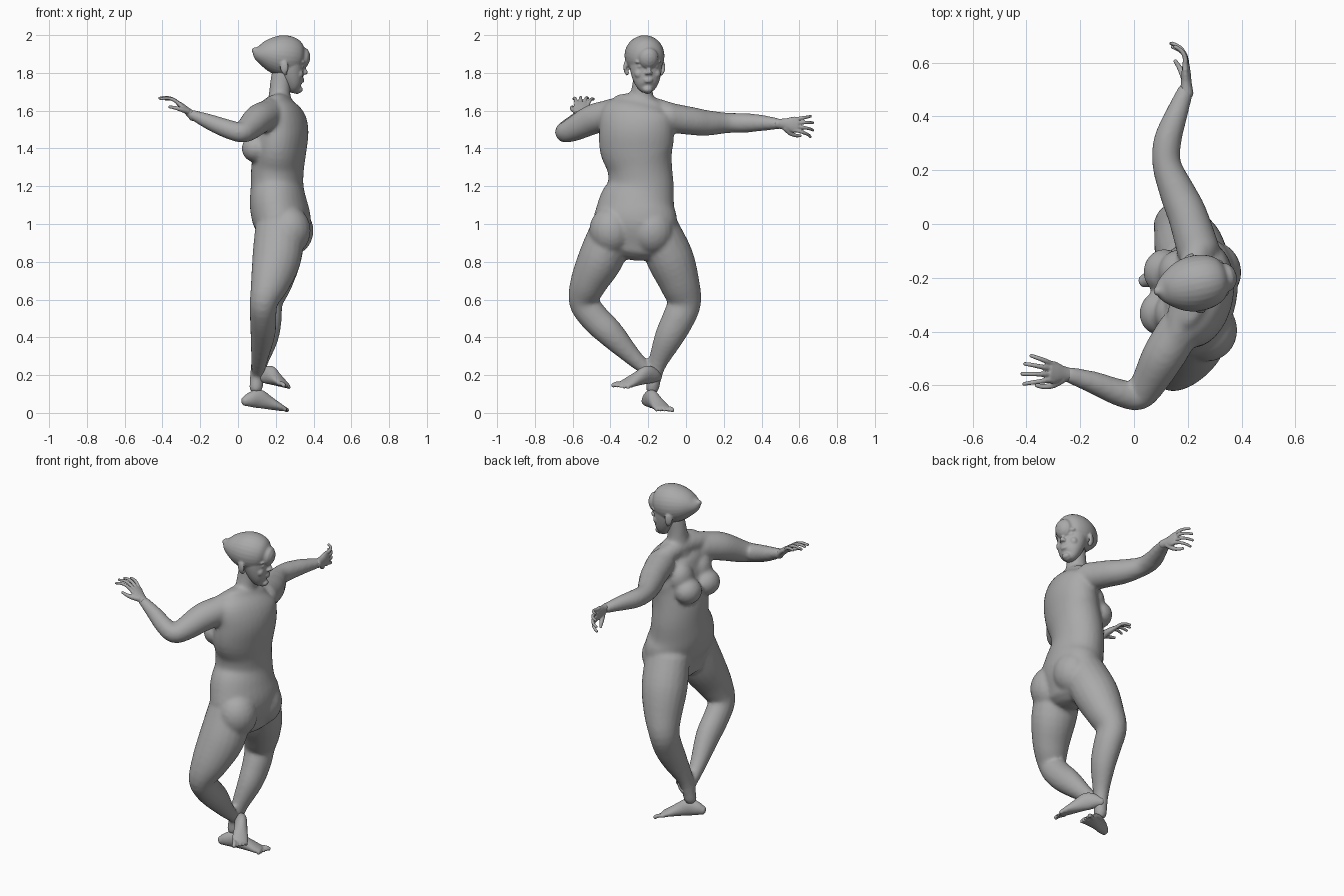
import bpy, bmesh, math
from mathutils import Vector as V, Matrix

cube = bpy.data.objects.get("Cube")
if cube:
    bpy.data.objects.remove(cube, do_unlink=True)

# One plain grey for the whole figure
grey = bpy.data.materials.new("plain_grey")
grey.use_nodes = True
tone = (0.4, 0.4, 0.4, 1)
grey.diffuse_color = tone
grey.node_tree.nodes["Principled BSDF"].inputs["Base Color"].default_value = tone


def spline(pts, steps):
    """Smooth path through rows of numbers (centre and two radii)."""
    out = []
    for i in range(len(pts) - 1):
        p = [V(pts[min(max(i + k, 0), len(pts) - 1)]) for k in (-1, 0, 1, 2)]
        for s in range(steps):
            t = s / steps
            out.append(0.5 * (2 * p[1] + (p[2] - p[0]) * t
                              + (2 * p[0] - 5 * p[1] + 4 * p[2] - p[3]) * t * t
                              + (3 * p[1] - p[0] - 3 * p[2] + p[3]) * t ** 3))
    return out + [V(pts[-1])]


def loft(bm, pts, ref, steps=4, n=20):
    """Rounded tube with elliptical sections, first radius along ref."""
    rows = spline([p if len(p) == 5 else (*p, p[3]) for p in pts], steps)
    mids = [V(r[:3]) for r in rows]
    tans = [(mids[min(i + 1, len(mids) - 1)] - mids[max(i - 1, 0)]).normalized()
            for i in range(len(mids))]
    rings = [(m, t, r[3], r[4]) for m, t, r in zip(mids, tans, rows)]

    def cap(ring, sign):
        m, t, a, b = ring
        return [(m + t * sign * min(a, b) * math.sin(q) * 0.8, t, a * math.cos(q), b * math.cos(q))
                for q in (0.5, 0.95, 1.35)]
    rings = cap(rings[0], -1)[::-1] + rings + cap(rings[-1], 1)
    loops = []
    for m, t, a, b in rings:
        u = (V(ref) - t * t.dot(V(ref))).normalized()
        w = t.cross(u)
        loops.append([bm.verts.new(m + u * a * math.cos(k * math.tau / n)
                                   + w * b * math.sin(k * math.tau / n)) for k in range(n)])
    for p, q in zip(loops, loops[1:]):
        for k in range(n):
            bm.faces.new((p[k], p[(k + 1) % n], q[(k + 1) % n], q[k]))
    bm.faces.new(loops[0][::-1])
    bm.faces.new(loops[-1])


def ball(bm, at, size, turn=0.0):
    mat = Matrix.Translation(at) @ Matrix.Rotation(turn, 4, "Z") @ Matrix.Diagonal((*size, 1))
    bmesh.ops.create_uvsphere(bm, u_segments=20, v_segments=12, radius=1, matrix=mat)


def finish(bm, name, voxel, smooth):
    """Fuse the overlapping volumes into one soft skin."""
    bmesh.ops.recalc_face_normals(bm, faces=bm.faces)
    mesh = bpy.data.meshes.new(name)
    bm.to_mesh(mesh)
    bm.free()
    mesh.materials.append(grey)
    ob = bpy.data.objects.new(name, mesh)
    bpy.context.collection.objects.link(ob)
    fuse = ob.modifiers.new("fuse", "REMESH")
    fuse.mode, fuse.voxel_size, fuse.use_smooth_shade = "VOXEL", voxel, True
    soft = ob.modifiers.new("soften", "SMOOTH")
    soft.factor, soft.iterations = 0.5, smooth


# Torso, neck, breasts and buttocks
bm = bmesh.new()
loft(bm, [(.235, -.285, .9, .19, .115), (.235, -.27, 1, .225, .148), (.215, -.26, 1.1, .207, .15),
          (.207, -.24, 1.2, .178, .138), (.21, -.245, 1.3, .173, .138), (.225, -.262, 1.4, .197, .135),
          (.24, -.262, 1.5, .2, .13), (.235, -.26, 1.58, .195, .11), (.225, -.25, 1.63, .15, .07)],
     (.2, 1, 0), n=32)
loft(bm, [(.16, -.41, 1.605, .055), (.2, -.25, 1.63, .055), (.24, -.09, 1.59, .055)], (0, 0, 1))
loft(bm, [(.22, -.24, 1.6, .085, .075), (.22, -.235, 1.68, .062, .058),
          (.225, -.23, 1.74, .054, .056), (.235, -.225, 1.8, .054, .056)], (0, 1, 0))
for x, y in ((.095, -.33), (.11, -.175)):
    ball(bm, (x, y, 1.4), (.075, .083, .075), -.2)
    ball(bm, (x + .05, y, 1.47), (.07, .08, .09), -.2)
for x, y in ((.27, -.395), (.285, -.18)):
    ball(bm, (x, y, .965), (.115, .118, .13))

# Legs, knees spread wide and shins crossing
loft(bm, [(.22, -.385, .97, .12, .13), (.205, -.45, .82, .12, .13), (.17, -.515, .69, .098, .105),
          (.137, -.54, .59, .08, .076), (.133, -.49, .51, .078, .07), (.132, -.4, .42, .073, .066),
          (.115, -.28, .295, .047, .046), (.105, -.19, .215, .033, .034)], (0, 1, .3))
loft(bm, [(.23, -.15, .97, .115, .13), (.205, -.085, .82, .125, .13), (.18, -.035, .69, .107, .108),
          (.155, -.01, .585, .09, .083), (.155, -.045, .49, .085, .076), (.145, -.095, .39, .075, .066),
          (.11, -.155, .25, .047, .042), (.095, -.178, .13, .035, .036)], (0, 1, -.3))

# Arms
loft(bm, [(.24, -.1, 1.565, .08), (.2, .03, 1.545, .074), (.165, .11, 1.535, .068), (.122, .22, 1.535, .054),
          (.125, .31, 1.535, .052), (.155, .4, 1.535, .043), (.193, .5, 1.53, .027, .03)], (0, 0, 1))
loft(bm, [(.17, -.39, 1.58, .08), (.11, -.49, 1.555, .08), (.055, -.59, 1.505, .066), (.015, -.64, 1.485, .054),
          (-.06, -.625, 1.505, .05), (-.15, -.59, 1.54, .042), (-.245, -.56, 1.58, .026, .03)], (0, 0, 1))
finish(bm, "body", .011, 5)


def foot(name, heel, toe, up, side):
    """Foot from heel to toe tips; side is +1 or -1 for the big toe."""
    heel, along = V(heel), V(toe) - V(heel)
    f = along.normalized()
    u = (V(up) - f * f.dot(V(up))).normalized()
    s = f.cross(u) * side
    bm = bmesh.new()
    rows = ((.1, .03, .024, .026), (.2, .042, .032, .04), (.35, .052, .034, .05), (.52, .04, .038, .038),
            (.7, .026, .045, .024), (.82, .017, .043, .015))
    loft(bm, [(*(heel + along * t + u * h), w, d) for t, h, w, d in rows], s)
    for k in range(5):
        base = heel + along * (.8 - .02 * k) + s * (.032 - .016 * k)
        tip = heel + along * (.96 - .035 * k) + s * (.036 - .018 * k)
        r = .012 if k == 0 else .0085
        loft(bm, [(*(base + u * .015), r), (*(base.lerp(tip, .6) + u * .017), r),
                  (*(tip + u * .01), r)], s, 3, 10)
    finish(bm, name, .005, 3)


foot("standing_foot", (.005, -.225, .035), (.285, -.1, 0), (.15, 0, 1), -1)
foot("raised_foot", (.085, -.125, .165), (.275, -.375, .125), (.25, .1, 1), 1)


def hand(name, wrist, way, palm, thumb_side, curl):
    """Hand with four bent fingers and a thumb; palm is the curling direction."""
    w, d = V(wrist), V(way).normalized()
    p = (V(palm) - d * d.dot(V(palm))).normalized()
    s = d.cross(p) * thumb_side
    bm = bmesh.new()
    loft(bm, [(*(w - d * .02), .026, .026), (*(w + d * .02), .03, .02),
              (*(w + d * .055), .04, .017), (*(w + d * .085), .04, .013)], s)
    for k in range(4):
        spread = 1.5 - k
        at = w + d * .085 + s * .021 * spread
        length = (.033, .037, .035, .028)[k]
        path = [(*(at - d * .02), .011)]
        for j in range(4):
            path.append((*at, .0105 - .001 * j))
            ang = curl * (j + .3 - .12 * k)
            at = at + (d * math.cos(ang) + p * math.sin(ang) + s * .16 * spread) * length
        loft(bm, path, s, 3, 10)
    a = w + d * .02 + s * .02
    loft(bm, [(*a, .016), (*(a + d * .03 + s * .025 + p * .015), .013),
              (*(a + d * .06 + s * .035 + p * .03), .01),
              (*(a + d * .085 + s * .033 + p * .045), .008)], s, 3, 10)
    finish(bm, name, .004, 2)


hand("extended_hand", (.195, .505, 1.53), (-.02, 1, -.05), (-1, 0, -.1), -1, .5)
hand("raised_hand", (-.25, -.56, 1.582), (-.75, .12, .65), (-.65, 0, -.75), 1, .38)

# Head, turned to look back over the shoulders
turn = .2
f, s = V((math.cos(turn), math.sin(turn), 0)), V((-math.sin(turn), math.cos(turn), 0))


def on_head(x, y, z):
    return V((.225, -.222, z)) + f * x + s * y


bm = bmesh.new()
skull = ((-.142, 1.92, .016, .016), (-.115, 1.908, .052, .048), (-.065, 1.9, .087, .084),
         (-.01, 1.893, .103, .106), (.045, 1.888, .101, .107), (.09, 1.882, .083, .09), (.115, 1.878, .055, .06))
loft(bm, [(*on_head(x, 0, z), a, b) for x, z, a, b in skull], s, n=28)
face = ((.092, 1.704, .024, .018), (.076, 1.725, .052, .042), (.063, 1.765, .072, .06),
        (.05, 1.82, .085, .073), (.04, 1.88, .09, .08))
loft(bm, [(*on_head(x, 0, z), a, b) for x, z, a, b in face], s, n=28)
# Nose, lips and chin
loft(bm, [(*on_head(.112, 0, 1.85), .009), (*on_head(.127, 0, 1.822), .01),
          (*on_head(.137, 0, 1.801), .012)], s, 4, 12)
for z, w in ((1.765, .026), (1.754, .022)):
    ball(bm, on_head(.116, 0, z), (.012, w, .006), turn)
ball(bm, on_head(.1, 0, 1.712), (.02, .026, .018), turn)
for k in (-1, 1):
    ball(bm, on_head(.128, k * .013, 1.798), (.011, .008, .008), turn)
    # Eyes, brows, cheeks and ears
    ball(bm, on_head(.103, k * .038, 1.834), (.015, .019, .011), turn)
    ball(bm, on_head(.1, k * .04, 1.858), (.02, .032, .01), turn - k * .35)
    ball(bm, on_head(.09, k * .045, 1.795), (.024, .026, .026), turn - k * .4)
    ball(bm, on_head(.0, k * .101, 1.83), (.022, .01, .034), turn + k * .3)
    ball(bm, on_head(.005, k * .093, 1.802), (.014, .01, .016), turn)
finish(bm, "head", .0055, 2)
